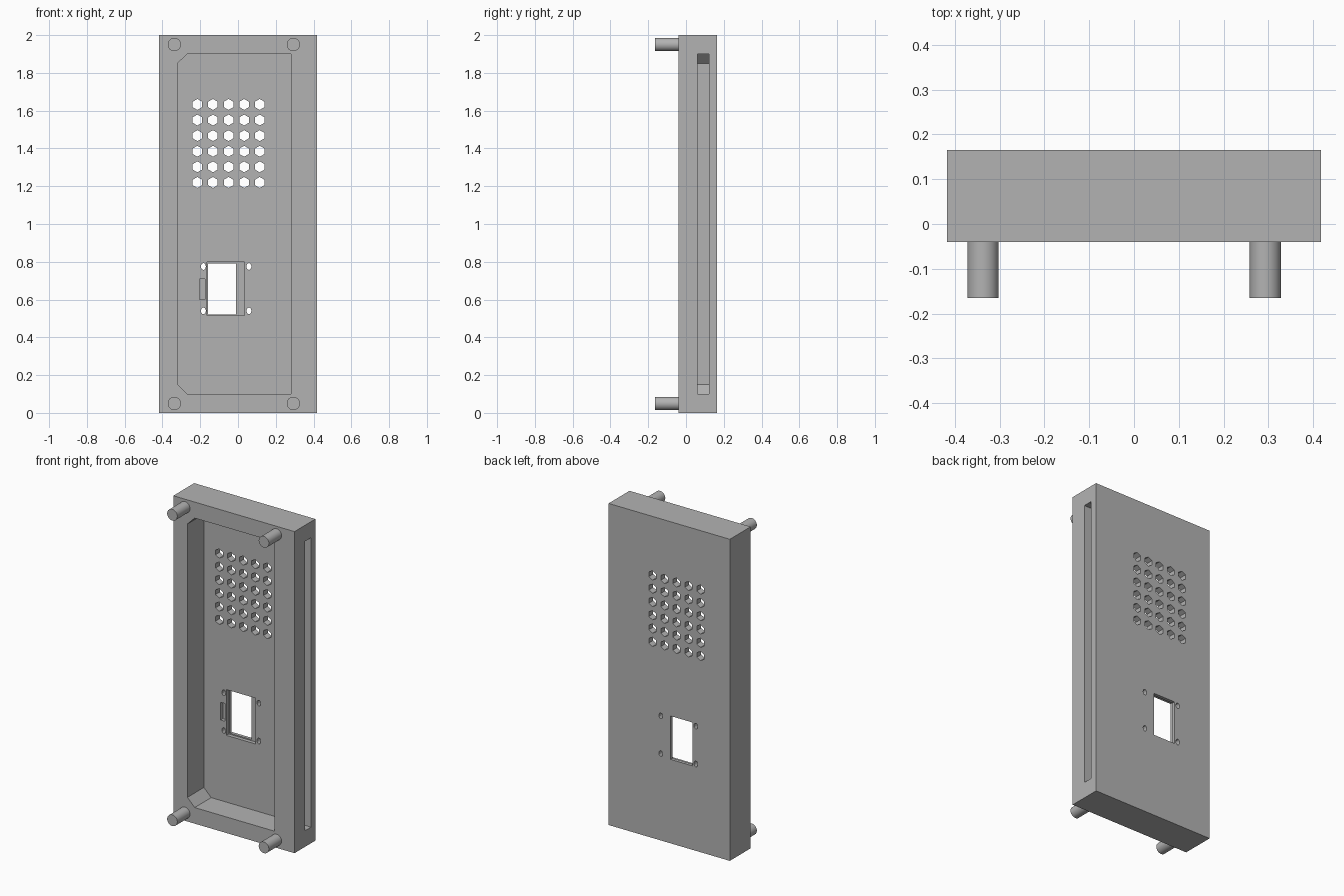
import bpy, bmesh, math

if "Cube" in bpy.data.objects:
    bpy.data.objects.remove(bpy.data.objects["Cube"])

grey = bpy.data.materials.new("plain grey")
grey.use_nodes = True
grey.diffuse_color = (0.45, 0.45, 0.45, 1)
grey.node_tree.nodes["Principled BSDF"].inputs["Base Color"].default_value = grey.diffuse_color

FRONT, FLOOR, BACK = -0.04, 0.122, 0.165
OUT = 0.05  # overshoot of the cutters


def prism(bm, outline, y0, y1):
    """Extrude an outline in x and z from depth y0 to y1."""
    face = bm.faces.new([bm.verts.new((x, y0, z)) for x, z in outline])
    ext = bmesh.ops.extrude_face_region(bm, geom=[face])["geom"]
    moved = [v for v in ext if isinstance(v, bmesh.types.BMVert)]
    bmesh.ops.translate(bm, verts=moved, vec=(0, y1 - y0, 0))


def rect(x0, x1, z0, z1):
    return [(x0, z0), (x1, z0), (x1, z1), (x0, z1)]


def ring(x, z, rx, rz, n, phase=0.0):
    angles = [phase + math.tau * i / n for i in range(n)]
    return [(x + rx * math.cos(a), z + rz * math.sin(a)) for a in angles]


def build(name, prisms):
    bm = bmesh.new()
    for args in prisms:
        prism(bm, *args)
    bmesh.ops.recalc_face_normals(bm, faces=bm.faces)
    mesh = bpy.data.meshes.new(name)
    bm.to_mesh(mesh)
    bm.free()
    mesh.materials.append(grey)
    obj = bpy.data.objects.new(name, mesh)
    bpy.context.collection.objects.link(obj)
    return obj


# Housing block
housing = build("housing", [(rect(-0.417, 0.417, 0, 2), FRONT, BACK)])

# Pocket with two clipped corners on one side
pocket = [(-0.27, 0.1), (0.28, 0.1), (0.28, 1.9), (-0.27, 1.9), (-0.32, 1.85), (-0.32, 0.15)]

# Speaker grille and screw holes
through = (FLOOR - OUT, BACK + OUT)
grille = [(ring(-0.215 + 0.0825 * i, 1.22 + 0.0826 * j, 0.029, 0.029, 6, math.pi / 6), *through)
          for i in range(5) for j in range(6)]
screws = [(ring(x, z, 0.013, 0.018, 12), *through)
          for x in (-0.183, 0.058) for z in (0.54, 0.775)]

cutters = [
    build("pocket_cutter", [(pocket, FRONT - OUT, FLOOR)]),
    build("side_slot_cutter", [(rect(0.2, 0.5, 0.1, 1.9), 0.062, FLOOR)]),
    build("display_recess_cutter", [(rect(-0.165, 0.035, 0.515, 0.8), FLOOR - OUT, 0.145),
                                    (rect(-0.205, -0.175, 0.6, 0.71), FLOOR - OUT, 0.145)]),
    build("window_cutter", [(rect(-0.16, -0.01, 0.522, 0.792), *through)]),
    build("hole_cutter", grille + screws),
]
for cutter in cutters:
    mod = housing.modifiers.new(cutter.name, "BOOLEAN")
    mod.operation = "DIFFERENCE"
    mod.solver = "EXACT"
    mod.object = cutter

# Bake the cuts and drop the cutters
bpy.context.view_layer.update()
evaluated = housing.evaluated_get(bpy.context.evaluated_depsgraph_get())
cut_mesh = bpy.data.meshes.new_from_object(evaluated)
housing.modifiers.clear()
housing.data = cut_mesh
for cutter in cutters:
    bpy.data.objects.remove(cutter)

# Corner pegs
for side, x in (("right", -0.337), ("left", 0.293)):
    for level, z in (("lower", 0.05), ("upper", 1.95)):
        peg = build(f"{level}_{side}_peg", [(ring(x, z, 0.035, 0.035, 32), -0.165, FRONT)])
        bpy.ops.object.select_all(action="DESELECT")
        peg.select_set(True)
        bpy.context.view_layer.objects.active = peg
        bpy.ops.object.shade_smooth_by_angle(angle=math.radians(30))
